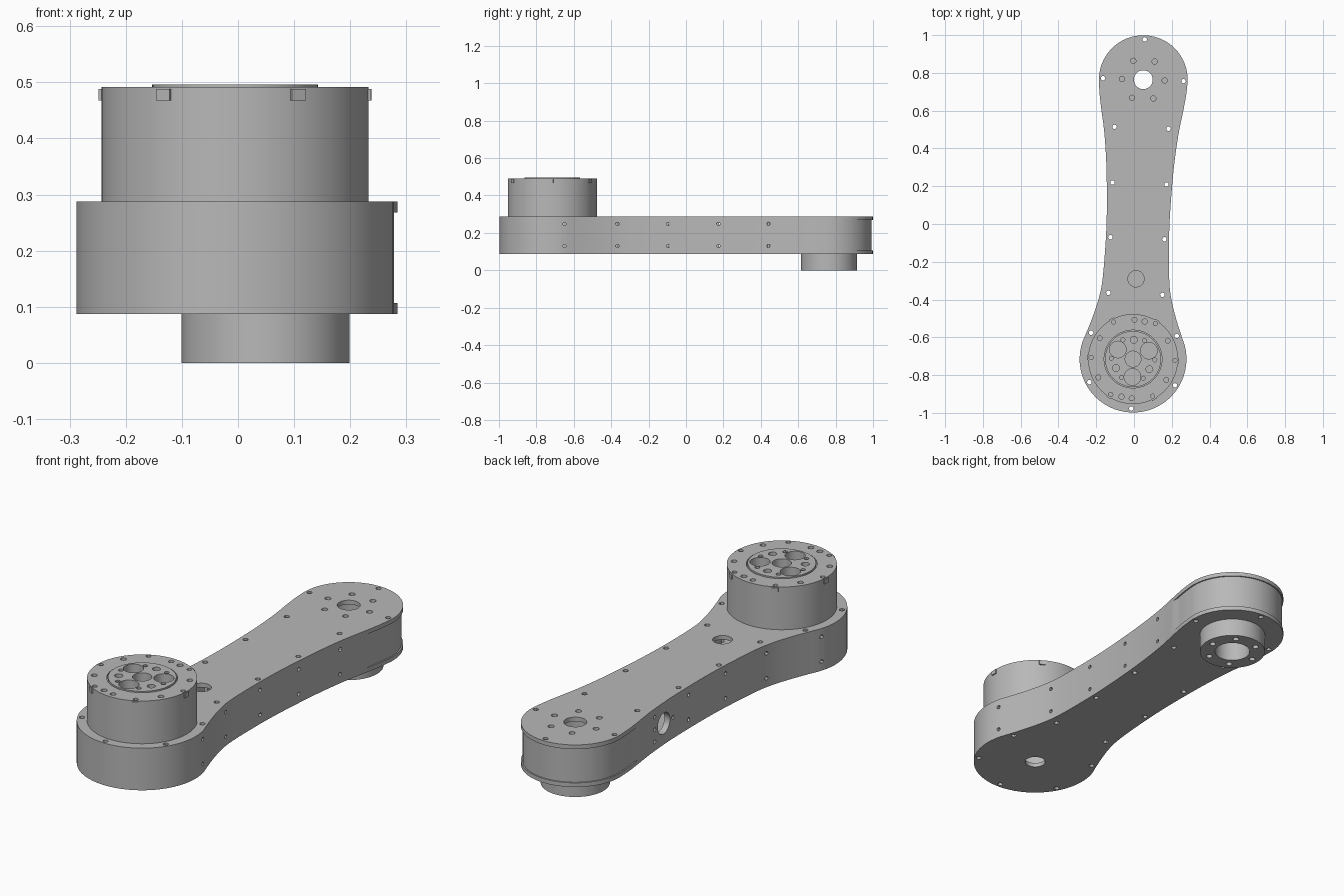
import bpy, bmesh, math
from mathutils import Matrix, Vector

if "Cube" in bpy.data.objects:
    bpy.data.objects.remove(bpy.data.objects["Cube"])

grey = bpy.data.materials.new("machined_grey")
grey.use_nodes = True
COL = (0.48, 0.48, 0.48, 1)
grey.diffuse_color = COL
grey.node_tree.nodes["Principled BSDF"].inputs["Base Color"].default_value = COL

# The arm runs along local y from the big end (origin) to the small end
LENGTH, BIG, SMALL = 1.48, 0.283, 0.235
FRAME = Matrix.Translation((-0.005, -0.715, 0)) @ Matrix.Rotation(math.radians(-2.1), 4, 'Z')
BOTTOM, LOW, HIGH, TOP = 0.087, 0.107, 0.268, 0.288
parts = []


def make(name, bm, part=True):
    bmesh.ops.recalc_face_normals(bm, faces=bm.faces)
    mesh = bpy.data.meshes.new(name)
    bm.to_mesh(mesh)
    bm.free()
    ob = bpy.data.objects.new(name, mesh)
    bpy.context.collection.objects.link(ob)
    ob.matrix_world = FRAME
    mesh.materials.append(grey)
    if part:
        parts.append(ob)
    else:
        ob.hide_render = True
    return ob


def cyl(bm, x, y, z0, z1, r, seg=20):
    bmesh.ops.create_cone(bm, cap_ends=True, segments=seg, radius1=r, radius2=r, depth=z1 - z0,
                          matrix=Matrix.Translation((x, y, (z0 + z1) / 2)))


def side_cyl(bm, x0, x1, y, z, r, seg=16):
    m = Matrix.Translation(((x0 + x1) / 2, y, z)) @ Matrix.Rotation(math.pi / 2, 4, 'Y')
    bmesh.ops.create_cone(bm, cap_ends=True, segments=seg, radius1=r, radius2=r,
                          depth=abs(x1 - x0), matrix=m)


def polar(r, deg, cy=0):
    a = math.radians(deg)
    return r * math.cos(a), cy + r * math.sin(a)


def cut(ob, cutter):
    bpy.context.view_layer.update()
    mod = ob.modifiers.new("cut", 'BOOLEAN')
    mod.operation, mod.solver, mod.object = 'DIFFERENCE', 'EXACT', cutter
    with bpy.context.temp_override(object=ob, active_object=ob, selected_objects=[ob]):
        bpy.ops.object.modifier_apply(modifier=mod.name)


# Half widths of the waisted flank between the two round ends
FLANK = [(0.12, 0.256), (0.215, 0.222), (0.315, 0.193), (0.415, 0.177), (0.6, 0.168), (0.75, 0.167),
         (0.9, 0.172), (1.05, 0.181), (1.2, 0.197), (1.32, 0.217), (1.41, 0.23), (LENGTH, SMALL)]


def outline(inset=0.0, end_inset=0.0):
    half = [polar(BIG, a) for a in range(-90, 24, 6)]
    half = [Vector(p) * (1 - inset / BIG) for p in half]
    for i in range(len(FLANK) - 1):
        p = [Vector(FLANK[max(0, min(len(FLANK) - 1, i + k))]) for k in (-1, 0, 1, 2)]
        for s in range(4):
            t = s / 4
            q = 0.5 * (2 * p[1] + (p[2] - p[0]) * t + (2 * p[0] - 5 * p[1] + 4 * p[2] - p[3]) * t * t
                       + (3 * p[1] - p[0] - 3 * p[2] + p[3]) * t ** 3)
            extra = end_inset if q.x > 1.345 else 0
            half.append(Vector((q.y - inset - extra, q.x)))
    half += [Vector(polar(SMALL - inset - end_inset, a, LENGTH)) for a in range(0, 91, 6)]
    return half + [Vector((-p.x, p.y)) for p in half[-2:0:-1]]


def prism(name, z0, z1):
    bm = bmesh.new()
    pts = outline()
    lo, hi = ([bm.verts.new((p.x, p.y, z)) for p in pts] for z in (z0, z1))
    bm.faces.new(lo)
    bm.faces.new(hi)
    for i in range(len(pts)):
        j = (i + 1) % len(pts)
        bm.faces.new((lo[i], lo[j], hi[j], hi[i]))
    return make(name, bm)


# Arm shell: two lids and a hollow wall stepped in around the small end
bottom_lid = prism("bottom_lid", BOTTOM, LOW)
top_lid = prism("top_lid", HIGH, TOP)
bm = bmesh.new()
loops = [[bm.verts.new((p.x, p.y, z)) for p in outline(*ins)]
         for ins, z in (((0, 0.006), LOW), ((0, 0.006), HIGH), ((0.03, 0), HIGH), ((0.03, 0), LOW))]
n = len(loops[0])
for k in range(4):
    a, b = loops[k], loops[(k + 1) % 4]
    for i in range(n):
        j = (i + 1) % n
        bm.faces.new((a[i], a[j], b[j], b[i]))
side_wall = make("side_wall", bm)

# Lid screw holes
bm = bmesh.new()
spots = [polar(0.262, a) for a in (30, 150, 210, 270, 330)]
spots += [polar(0.213, a, LENGTH) for a in (0, 90, 180)]
spots += [(s * 0.143, y) for s in (-1, 1) for y in (0.345, 0.64, 0.93, 1.225)]
for x, y in spots:
    cyl(bm, x, y, 0.05, 0.32, 0.012, 12)
screws = make("screw_cutter", bm, False)

# Cable openings in the lids
bm = bmesh.new()
cyl(bm, 0, 0.425, 0.2, 0.32, 0.043, 32)
cyl(bm, 0, LENGTH, 0.2, 0.32, 0.05, 32)
for a in range(0, 360, 60):
    cyl(bm, *polar(0.113, a, LENGTH), 0.2, 0.32, 0.014, 16)
top_holes = make("top_opening_cutter", bm, False)
bm = bmesh.new()
cyl(bm, 0, 0, 0.05, 0.15, 0.046, 32)
cyl(bm, 0, LENGTH, 0.05, 0.15, 0.12, 32)
bottom_holes = make("bottom_opening_cutter", bm, False)

# Side wall screws and the cable port on one flank
bm = bmesh.new()
for s in (-1, 1):
    for y in (0.075, 0.355, 0.625, 0.895, 1.165):
        for z in (0.13, 0.248):
            side_cyl(bm, s * 0.1, s * 0.35, y, z, 0.009, 12)
side_cyl(bm, -0.1, -0.35, 1.09, 0.188, 0.05, 32)
for y in (1.015, 1.165):
    side_cyl(bm, -0.1, -0.35, y, 0.188, 0.009, 12)
side_holes = make("side_cutter", bm, False)

for ob, tools in ((bottom_lid, (screws, bottom_holes)), (top_lid, (screws, top_holes)),
                  (side_wall, (screws, side_holes))):
    for tool in tools:
        cut(ob, tool)

# Output boss below the small end
bm = bmesh.new()
cyl(bm, 0, LENGTH, 0, HIGH, 0.15, 64)
boss = make("output_boss", bm)
bm = bmesh.new()
cyl(bm, 0, LENGTH, -0.1, 0.4, 0.08, 48)
for a in range(0, 360, 60):
    cyl(bm, *polar(0.115, a, LENGTH), -0.1, 0.05, 0.014, 16)
boss_holes = make("boss_cutter", bm, False)
cut(boss, boss_holes)

# Actuator housing with a recess for the rotor
bm = bmesh.new()
cyl(bm, 0, 0, HIGH, 0.492, 0.238, 96)
housing = make("actuator_housing", bm)
bm = bmesh.new()
cyl(bm, 0, 0, 0.475, 0.6, 0.153, 64)
recess = make("recess_cutter", bm, False)
bm = bmesh.new()
cyl(bm, 0, 0, 0.46, 0.496, 0.148, 64)
rotor = make("rotor_plate", bm)

# Rotor and rim holes
bm = bmesh.new()
cyl(bm, 0, 0, 0.42, 0.6, 0.042, 32)
for a in (30, 150, 270):
    cyl(bm, *polar(0.095, a), 0.42, 0.6, 0.044, 32)
    cyl(bm, *polar(0.102, a + 60), 0.44, 0.6, 0.018, 20)
for a in range(0, 360, 60):
    cyl(bm, *polar(0.115, a), 0.45, 0.6, 0.011, 12)
    cyl(bm, *polar(0.208, a + 30), 0.45, 0.6, 0.013, 16)
    cyl(bm, *polar(0.222, a), 0.45, 0.6, 0.011, 16)
for a in (75, 255):
    cyl(bm, *polar(0.208, a), 0.45, 0.6, 0.014, 16)
face_holes = make("actuator_cutter", bm, False)
cut(housing, recess)
cut(housing, face_holes)
cut(rotor, face_holes)

# Six small clips around the rim
bm = bmesh.new()
for a in range(0, 360, 60):
    m = (Matrix.Rotation(math.radians(a), 4, 'Z') @ Matrix.Translation((0.238, 0, 0.478))
         @ Matrix.Diagonal((0.01, 0.028, 0.021, 1)))
    bmesh.ops.create_cube(bm, size=1, matrix=m)
make("rim_clips", bm)

# Remove the cutters and smooth the round surfaces
for tool in (screws, top_holes, bottom_holes, side_holes, boss_holes, recess, face_holes):
    bpy.data.objects.remove(tool)
bpy.ops.object.select_all(action='DESELECT')
for ob in parts:
    ob.select_set(True)
bpy.context.view_layer.objects.active = parts[0]
bpy.ops.object.shade_smooth_by_angle(angle=math.radians(30))
